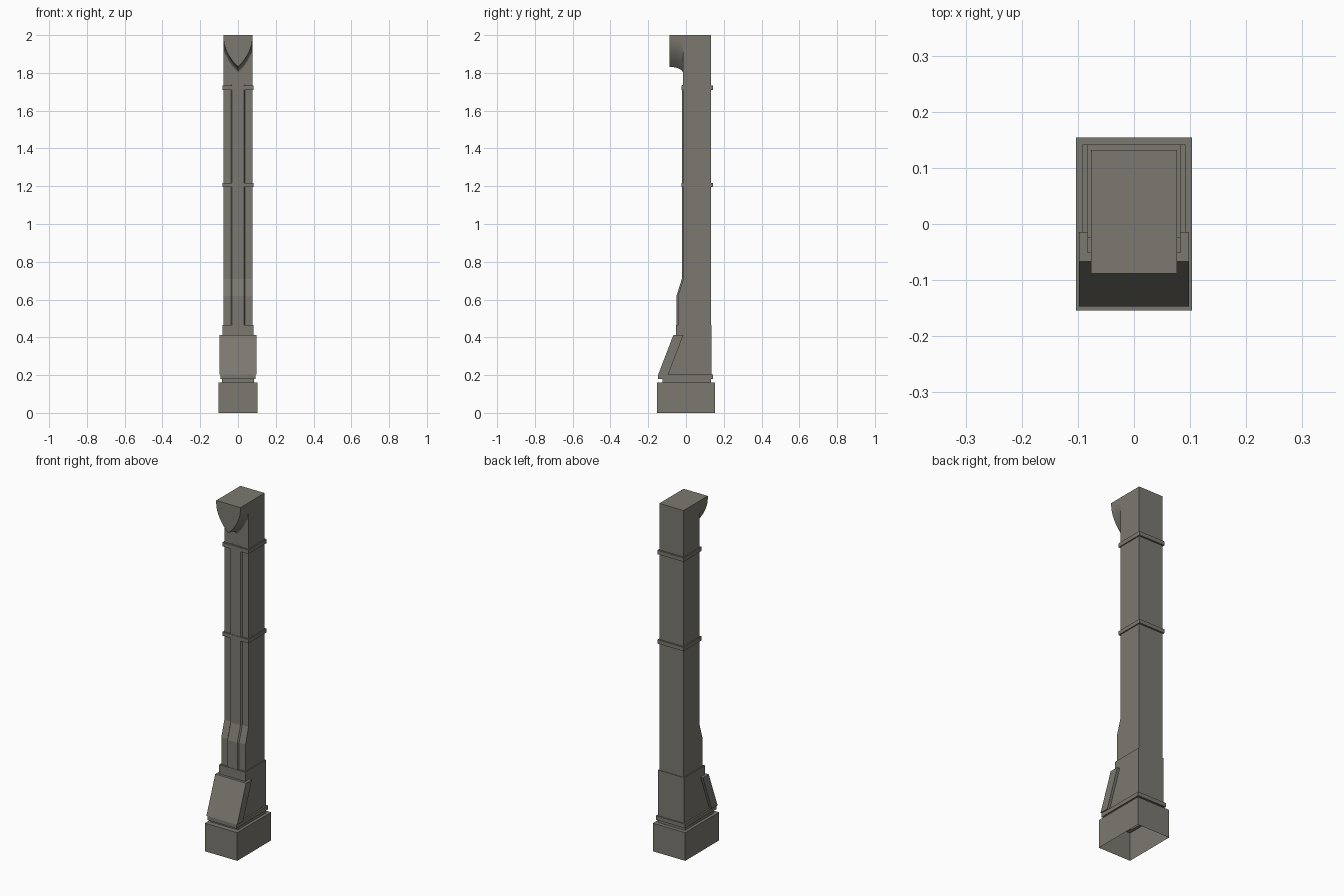
import bpy, bmesh, math

if "Cube" in bpy.data.objects:
    bpy.data.objects.remove(bpy.data.objects["Cube"])

stone = bpy.data.materials.new("warm_grey_stone")
stone.diffuse_color = (0.2, 0.19, 0.16, 1)
stone.use_nodes = True
stone.node_tree.nodes["Principled BSDF"].inputs["Base Color"].default_value = stone.diffuse_color


def finish(name, bm):
    bmesh.ops.recalc_face_normals(bm, faces=bm.faces)
    me = bpy.data.meshes.new(name)
    bm.to_mesh(me)
    bm.free()
    me.materials.append(stone)
    ob = bpy.data.objects.new(name, me)
    bpy.context.collection.objects.link(ob)
    return ob


def loft(name, rings, cap_start=True, cap_end=True):
    """Bridge equal-length point rings into one shell."""
    bm = bmesh.new()
    vs = [[bm.verts.new(p) for p in r] for r in rings]
    n = len(rings[0])
    for a, b in zip(vs, vs[1:]):
        for i in range(n):
            j = (i + 1) % n
            bm.faces.new((a[i], a[j], b[j], b[i]))
    if cap_start:
        bm.faces.new(vs[0])
    if cap_end:
        bm.faces.new(vs[-1])
    return finish(name, bm)


def rect(w, y0, y1, z):
    return [(-w, y0, z), (w, y0, z), (w, y1, z), (-w, y1, z)]


def side_extrude(name, w, profile):
    """Extrude a (y, z) side profile across x."""
    return loft(name, [[(x, y, z) for y, z in profile] for x in (-w, w)])


BACK = 0.132

# Plinth, neck and base block: one shell, open underneath
loft("base", [
    rect(0.103, -0.154, 0.154, 0),
    rect(0.103, -0.154, 0.154, 0.162),
    rect(0.086, -0.125, BACK, 0.162),
    rect(0.086, -0.125, BACK, 0.18),
    rect(0.092, -0.147, 0.142, 0.18),
    rect(0.092, -0.147, 0.142, 0.203),
    rect(0.083, -0.125, BACK + 0.003, 0.203),
    rect(0.083, -0.052, BACK + 0.003, 0.41),
    rect(0.083, -0.052, BACK + 0.003, 0.465),
], cap_start=False)

# Sloped plate leaning on the front of the base
side_extrude("sloped_plate", 0.098,
             [(-0.147, 0.203), (-0.067, 0.412), (-0.014, 0.412), (-0.094, 0.203)])

# Shaft with a raised middle panel, thicker at the foot
def shaft_ring(dy, z):
    f, s = -0.022 + dy, -0.014 + dy
    return [(-0.077, s, z), (-0.037, s, z), (-0.031, f, z), (0.031, f, z),
            (0.037, s, z), (0.077, s, z), (0.077, BACK, z), (-0.077, BACK, z)]

loft("shaft", [shaft_ring(d, z) for d, z in
               ((-0.028, 0.465), (-0.028, 0.62), (0, 0.71), (0, 1.735))])

# Two thin bands around the shaft
for i, (z0, z1) in enumerate(((1.196, 1.218), (1.71, 1.733))):
    loft(f"band_{i + 1}", [rect(0.083, -0.024, 0.142, z) for z in (z0, z1)])

# Head block
loft("head_block", [rect(0.077, -0.015, BACK, z) for z in (1.733, 2.0)])

# Pointed corbel: shield outline swept back along a quarter curve
half = [(0.077, 1.98), (0.073, 1.95), (0.064, 1.923), (0.05, 1.894),
        (0.03, 1.864)]
outline = half + [(0, 1.832)] + [(-x, z) for x, z in reversed(half)]
rings = []
for k in range(9):
    a = math.pi / 2 * k / 8
    y = -0.088 + 0.073 * math.sin(a)
    drop = 0.034 * (1 - math.cos(a))
    rings.append([(-0.077, y, 2.0), (0.077, y, 2.0)] +
                 [(x, y, z - drop) for x, z in outline])
corbel = loft("corbel", rings)
bpy.context.view_layer.objects.active = corbel
corbel.select_set(True)
bpy.ops.object.shade_smooth_by_angle(angle=math.radians(30))
